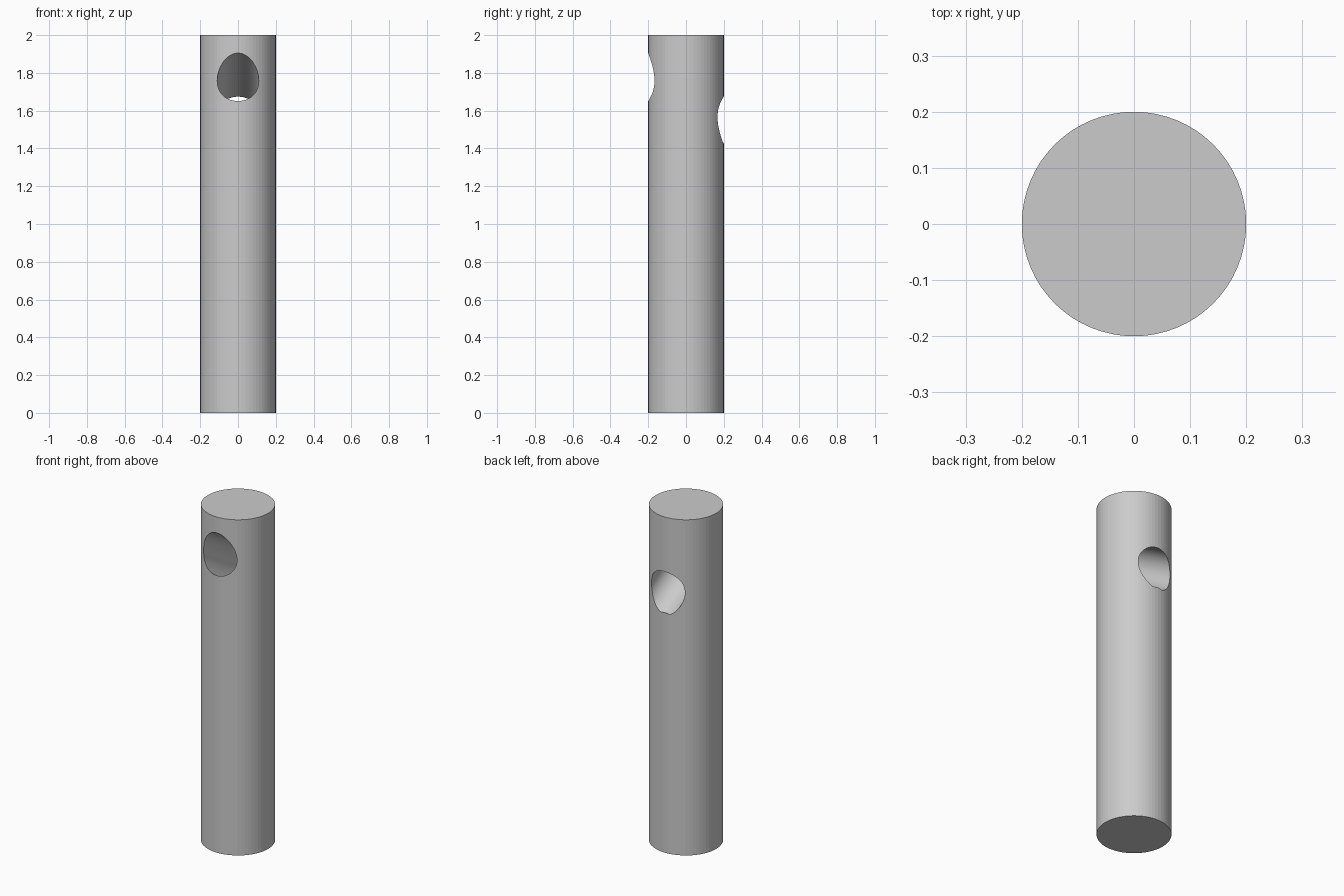
import bpy
from math import radians
from mathutils import Matrix, Vector

if "Cube" in bpy.data.objects:
    bpy.data.objects.remove(bpy.data.objects["Cube"])

R, H, SIDES = 0.2, 2.0, 64
HOLE_R, TILT, HOLE_Z = 0.11, radians(30), 1.6625
FRONT_REACH, BACK_REACH = 0.40, 0.289   # bore length each way from the post axis


def cylinder(name, radius, depth, location):
    bpy.ops.mesh.primitive_cylinder_add(vertices=SIDES, radius=radius,
                                        depth=depth, location=location)
    obj = bpy.context.object
    obj.name = name
    return obj


# Solid round post
post = cylinder("post", R, H, (0, 0, H / 2))

# Slanted bore, rising towards the front
rot = Matrix.Rotation(radians(90) - TILT, 4, 'X')
offset = rot @ Vector((0, 0, (FRONT_REACH - BACK_REACH) / 2))
bore = cylinder("bore_cutter", HOLE_R, FRONT_REACH + BACK_REACH,
                Vector((0, 0, HOLE_Z)) + offset)
bore.rotation_euler = rot.to_euler()
bore.hide_render = True
bore.display_type = 'WIRE'

# Cut the bore through the post
cut = post.modifiers.new("bore", 'BOOLEAN')
cut.operation = 'DIFFERENCE'
cut.solver = 'EXACT'
cut.object = bore
bpy.context.view_layer.objects.active = post
bpy.ops.object.modifier_apply(modifier=cut.name)
bpy.data.objects.remove(bore, do_unlink=True)
